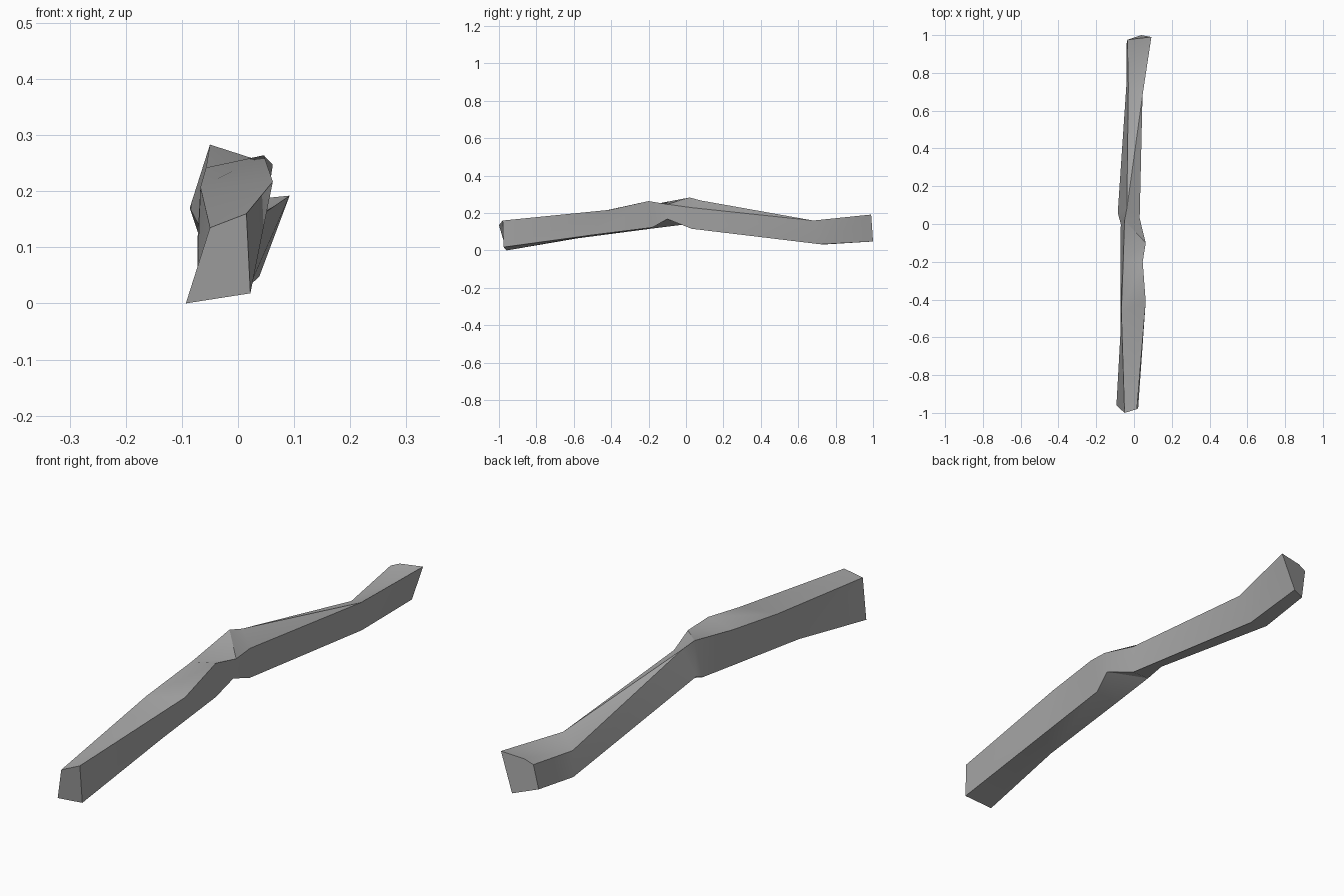
import bpy, bmesh, math

cube = bpy.data.objects.get("Cube")
if cube:
    bpy.data.objects.remove(cube, do_unlink=True)

# Flat grey surface
mat = bpy.data.materials.new("plain grey")
mat.use_nodes = True
grey = (0.4, 0.4, 0.4, 1.0)
mat.diffuse_color = grey
mat.node_tree.nodes["Principled BSDF"].inputs["Base Color"].default_value = grey

# Four-cornered sections from front to back: top right, top left, low left, low right
sections = [
    [(.015, -.98, .16), (-.05, -1, .135), (-.093, -.96, 0), (.022, -.975, .018)],
    [(.062, -.41, .217), (-.067, -.46, .207), (-.072, -.58, .065), (.026, -.5, .083)],
    [(.046, -.2, .264), (-.057, -.2, .242), (-.072, -.19, .116), (.032, -.18, .123)],
    [(.062, -.1, .247), (-.05, .02, .283), (-.07, 0, .14), (.05, -.1, .168)],
    [(.03, .03, .229), (-.038, .08, .267), (-.086, .06, .17), (.03, .03, .116)],
    [(.045, .68, .16), (-.03, .73, .127), (-.04, .74, .032), (.022, .72, .033)],
    [(.092, .99, .192), (-.035, .975, .168), (-.04, .95, .065), (.038, 1, .048)],
]

bm = bmesh.new()
rings = [[bm.verts.new(p) for p in s] for s in sections]
chamfer = bm.verts.new((0, .98, .183))

# Skin the crooked shaft; the bent top is split along its ridge
for a, b in zip(rings, rings[1:]):
    bm.faces.new((a[0], b[0], a[1]))
    if b is rings[-1]:
        bm.faces.new((b[0], chamfer, a[1]))
        bm.faces.new((chamfer, b[1], a[1]))
    else:
        bm.faces.new((b[0], b[1], a[1]))
    for i in range(1, 4):
        j = (i + 1) % 4
        bm.faces.new((a[i], b[i], b[j], a[j]))

# End caps
bm.faces.new(rings[0])
last = rings[-1]
bm.faces.new((last[0], last[3], last[2], last[1], chamfer))
bmesh.ops.recalc_face_normals(bm, faces=bm.faces)

mesh = bpy.data.meshes.new("crooked_beam")
bm.to_mesh(mesh)
bm.free()
mesh.materials.append(mat)
beam = bpy.data.objects.new("crooked_beam", mesh)
bpy.context.collection.objects.link(beam)

# Soft bends with crisp long edges
bpy.context.view_layer.objects.active = beam
beam.select_set(True)
bpy.ops.object.shade_smooth_by_angle(angle=math.radians(30))
